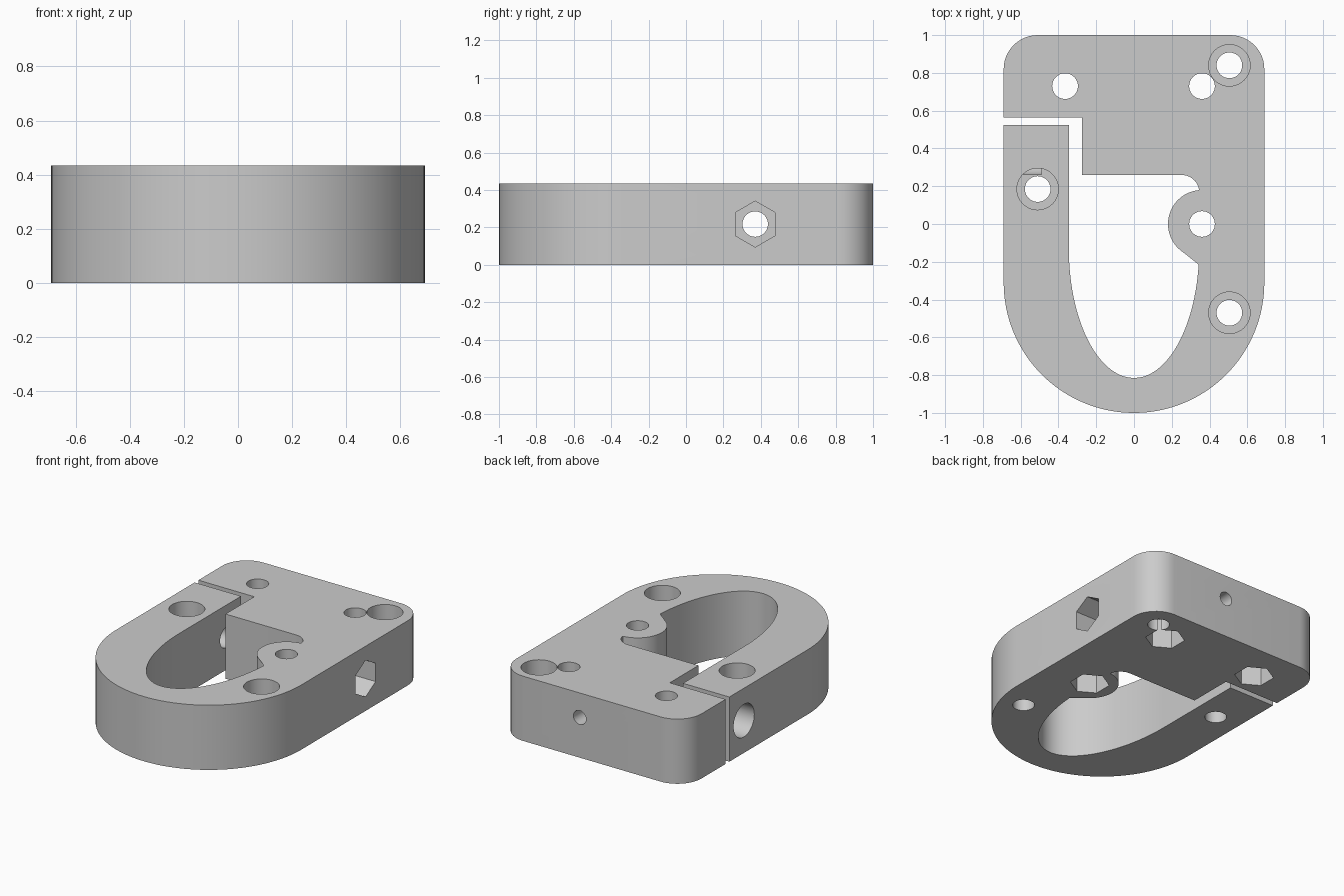
import bpy, bmesh
from math import sin, cos, radians, pi
from mathutils import Vector, Matrix

cube = bpy.data.objects.get("Cube")
if cube:
    bpy.data.objects.remove(cube, do_unlink=True)

H = 0.435          # plate thickness
W = 0.69           # half width
BOLT, HEAD, NUT = 0.068, 0.11, 0.123   # radii of bolt, bolt head and nut
DEPTH = 0.2        # depth of head and nut recesses

grey = bpy.data.materials.new("plain grey")
grey.use_nodes = True
colour = (0.6, 0.6, 0.6, 1)
grey.diffuse_color = colour
grey.node_tree.nodes["Principled BSDF"].inputs["Base Color"].default_value = colour


def arc(cx, cy, rx, ry, start, end, steps):
    """Points along an elliptical arc, angles in degrees."""
    angles = [radians(start + (end - start) * i / steps) for i in range(steps + 1)]
    return [(cx + rx * cos(a), cy + ry * sin(a)) for a in angles]


# Outer outline, clockwise from the upper lip of the clamp slot
inner = 0.345
outline = [(-W, 0.565)]
outline += arc(-W + 0.18, 0.82, 0.18, 0.18, 180, 90, 12)
outline += arc(W - 0.18, 0.82, 0.18, 0.18, 90, 0, 12)
outline += arc(0, -0.31, W, W, 0, -180, 64)
# Clamp arm, oval opening, round boss and square block
outline += [(-W, 0.525), (-inner, 0.525)]
outline += arc(0, -0.13, inner, 0.685, 180, 356, 56)
outline += arc(0.36, 0, 0.18, 0.18, 265, 95, 36)
outline += arc(0.25, 0.17, 0.095, 0.09, 8, 90, 10)
outline += [(-0.275, 0.26), (-0.275, 0.565)]

mesh = bpy.data.meshes.new("clamp_body")
bm = bmesh.new()
face = bm.faces.new([bm.verts.new((x, y, 0)) for x, y in outline])
top = bmesh.ops.extrude_face_region(bm, geom=[face])["geom"]
bmesh.ops.translate(bm, vec=(0, 0, H),
                    verts=[v for v in top if isinstance(v, bmesh.types.BMVert)])
bmesh.ops.recalc_face_normals(bm, faces=bm.faces)
bm.to_mesh(mesh)
bm.free()
body = bpy.data.objects.new("clamp_body", mesh)
mesh.materials.append(grey)
bpy.context.collection.objects.link(body)
bpy.context.view_layer.objects.active = body
body.select_set(True)


def drill(start, end, radius, sides=40):
    """Cut a straight round or hexagonal hole between two points."""
    start, end = Vector(start), Vector(end)
    axis = end - start
    turn = axis.to_track_quat('Z', 'Y').to_matrix().to_4x4()
    # Hexagons point along y in the plate and along z in its sides
    spin = pi / 2 if sides == 6 and abs(axis.z) > 0 else 0
    if sides == 6:
        up = Vector((0, 1, 0)) if spin else Vector((0, 0, 1))
        point = turn.to_3x3().inverted() @ up
        spin = Vector((1, 0)).angle_signed(point.xy) * -1
    data = bpy.data.meshes.new("cutter")
    cut = bmesh.new()
    bmesh.ops.create_cone(cut, cap_ends=True, segments=sides, radius1=radius,
                          radius2=radius, depth=axis.length)
    # The first corner of a cone lies on its local y axis
    corner = max(cut.verts, key=lambda v: v.co.y).co
    offset = Vector((1, 0)).angle_signed(corner.xy) * -1
    bmesh.ops.transform(cut, verts=cut.verts,
                        matrix=Matrix.Translation((start + end) / 2) @ turn
                        @ Matrix.Rotation(spin - offset, 4, 'Z'))
    cut.to_mesh(data)
    cut.free()
    cutter = bpy.data.objects.new("cutter", data)
    data.materials.append(grey)
    cutter.hide_render = True
    bpy.context.collection.objects.link(cutter)
    mod = body.modifiers.new("hole", 'BOOLEAN')
    mod.operation, mod.solver, mod.object = 'DIFFERENCE', 'EXACT', cutter
    bpy.ops.object.modifier_apply(modifier=mod.name)
    bpy.data.objects.remove(cutter, do_unlink=True)


# Bolt holes with round recesses on top
for x, y in [(0.505, 0.84), (-0.51, 0.185), (0.505, -0.47)]:
    drill((x, y, -0.1), (x, y, H + 0.1), BOLT)
    drill((x, y, H - DEPTH), (x, y, H + 0.1), HEAD)

# Bolt holes with hexagonal nut pockets underneath
for x, y in [(-0.365, 0.73), (0.36, 0.73), (0.36, 0)]:
    drill((x, y, -0.1), (x, y, H + 0.1), BOLT)
    drill((x, y, -0.1), (x, y, DEPTH), NUT, 6)

# Cross bolt closing the clamp: head on the right, nut on the left
y, z = 0.37, H / 2
drill((-W - 0.1, y, z), (W + 0.1, y, z), BOLT)
drill((-W - 0.1, y, z), (-W + DEPTH, y, z), HEAD)
drill((W + 0.1, y, z), (W - DEPTH, y, z), NUT, 6)

# Small screw hole in the back
drill((0.09, 1.1, 0.27), (0.09, 0.4, 0.27), 0.047, 24)

bpy.ops.object.shade_smooth_by_angle(angle=radians(30))
